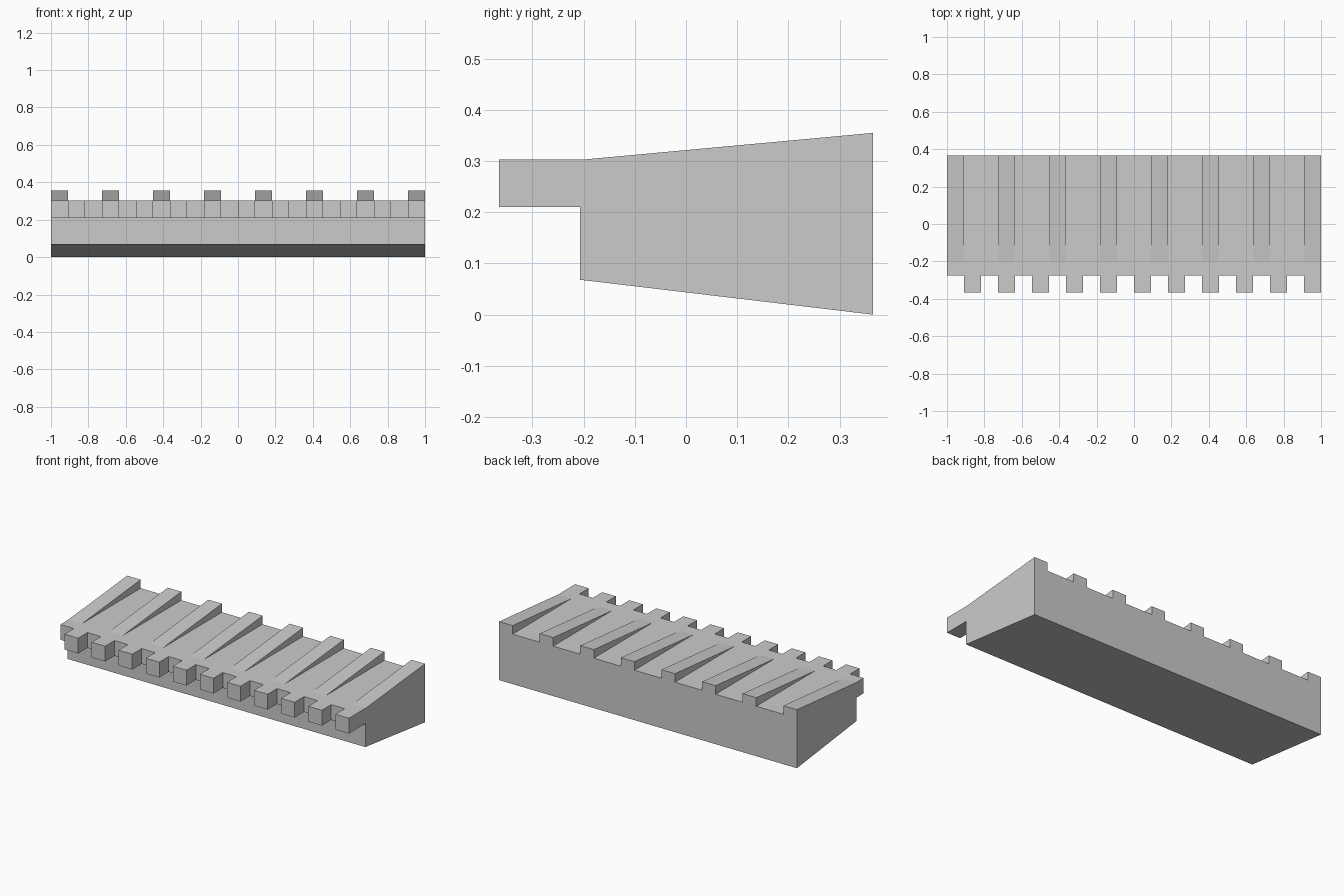
import bpy
import bmesh

if "Cube" in bpy.data.objects:
    bpy.data.objects.remove(bpy.data.objects["Cube"])

UNIT = 2 / 11          # spacing of the front teeth
W = UNIT / 2           # width of a tooth or rib
FRONT, BACK = -0.365, 0.365
STEP_Y, TOOTH_Y = -0.207, -0.275
LEDGE_Z, DECK_Z, TOP_Z = 0.21, 0.303, 0.355


def prisms(name, profile, spans):
    """Extrude a (y, z) side profile along x over each (x0, x1) span."""
    bm = bmesh.new()
    for x0, x1 in spans:
        face = bm.faces.new([bm.verts.new((x0, y, z)) for y, z in profile])
        ext = bmesh.ops.extrude_face_region(bm, geom=[face], use_keep_orig=True)
        verts = [g for g in ext["geom"] if isinstance(g, bmesh.types.BMVert)]
        bmesh.ops.translate(bm, verts=verts, vec=(x1 - x0, 0, 0))
    bmesh.ops.recalc_face_normals(bm, faces=bm.faces[:])
    mesh = bpy.data.meshes.new(name)
    bm.to_mesh(mesh)
    bm.free()
    obj = bpy.data.objects.new(name, mesh)
    bpy.context.collection.objects.link(obj)
    return obj


# Tapered block with the overhanging front ledge
prisms("base_block", [
    (BACK, 0), (BACK, DECK_Z), (TOOTH_Y, DECK_Z), (TOOTH_Y, LEDGE_Z),
    (STEP_Y, LEDGE_Z), (STEP_Y, 0.068)], [(-1, 1)])

# Eleven square teeth along the front of the ledge
prisms("front_teeth", [
    (FRONT, LEDGE_Z), (TOOTH_Y, LEDGE_Z), (TOOTH_Y, DECK_Z), (FRONT, DECK_Z)],
    [(-1 + UNIT * i + W, -1 + UNIT * (i + 1)) for i in range(11)])

# Eight wedge ribs rising toward the back
prisms("wedge_ribs", [(-0.2, DECK_Z), (BACK, DECK_Z), (BACK, TOP_Z)],
       [(-1 + 3 * W * i, -1 + 3 * W * i + W) for i in range(8)])
